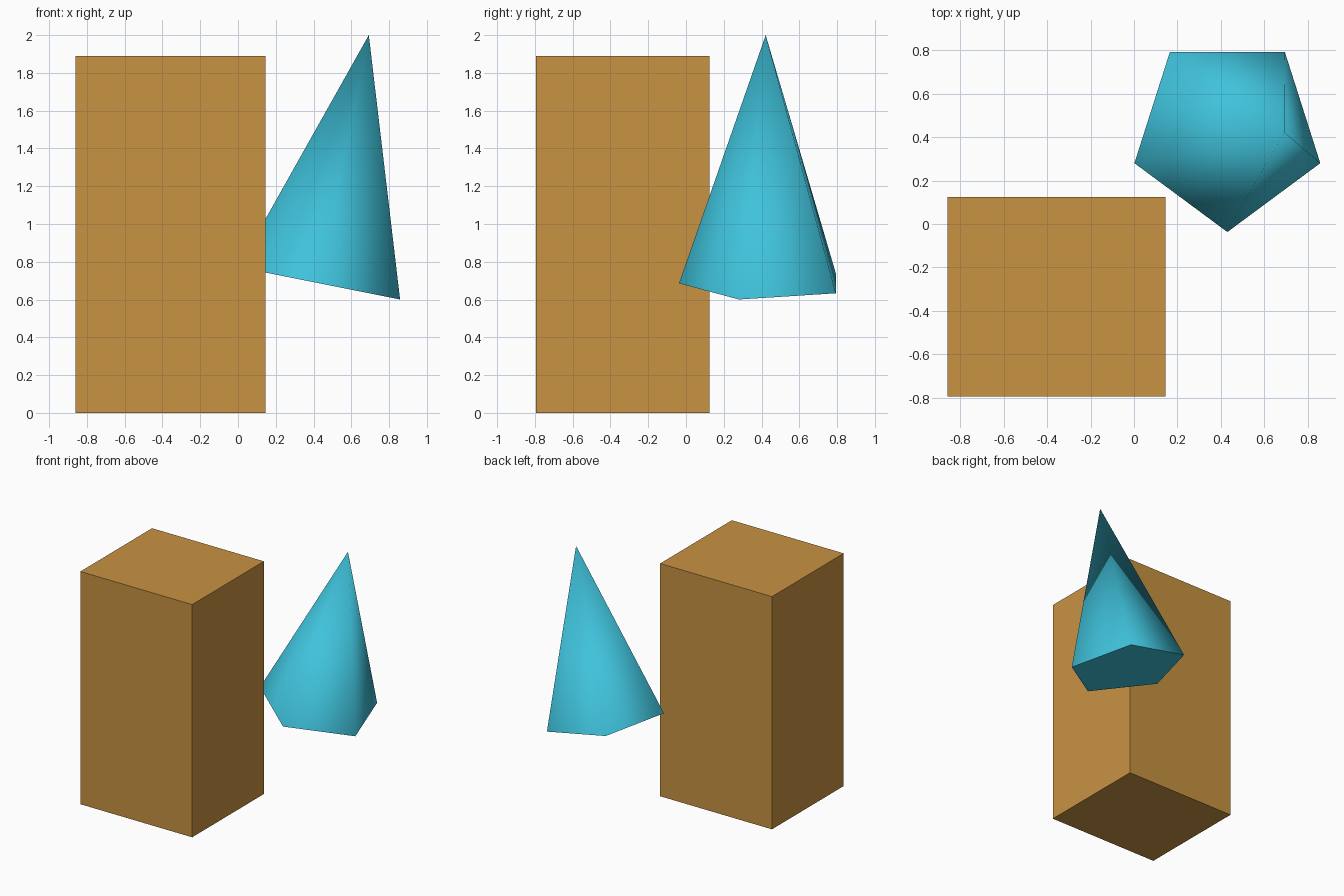
import bpy, bmesh, math
from mathutils import Matrix, Vector

if "Cube" in bpy.data.objects:
    bpy.data.objects.remove(bpy.data.objects["Cube"])


def material(name, color):
    mat = bpy.data.materials.new(name)
    mat.diffuse_color = (*color, 1)
    mat.use_nodes = True
    mat.node_tree.nodes["Principled BSDF"].inputs["Base Color"].default_value = mat.diffuse_color
    return mat


def add_object(name, bm, mat):
    mesh = bpy.data.meshes.new(name)
    bm.to_mesh(mesh)
    bm.free()
    mesh.materials.append(mat)
    obj = bpy.data.objects.new(name, mesh)
    bpy.context.collection.objects.link(obj)
    return obj


# Tall block standing on the ground
low, high = Vector((-0.86, -0.795, 0)), Vector((0.145, 0.125, 1.89))
bm = bmesh.new()
bmesh.ops.create_cube(bm, size=1, matrix=Matrix.Translation((low + high) / 2)
                      @ Matrix.Diagonal((*(high - low), 1)))
add_object("tall_block", bm, material("ochre", (0.58, 0.29, 0.055)))

# Floating five-sided cone, one base corner to the front, leaning to the right
radius, height, lean = 0.459, 1.34, math.radians(11.3)
bm = bmesh.new()
bmesh.ops.create_cone(bm, cap_ends=True, segments=5, radius1=radius, radius2=0,
                      depth=height,
                      matrix=Matrix.Translation((0.43, 0.422, 0.686))
                      @ Matrix.Rotation(lean, 4, 'Y')
                      @ Matrix.Rotation(math.pi, 4, 'Z')
                      @ Matrix.Translation((0, 0, height / 2)))
bmesh.ops.remove_doubles(bm, verts=bm.verts, dist=0.0001)
cone = add_object("leaning_cone", bm, material("cyan", (0.05, 0.54, 0.71)))

# Smooth sides with a crisp flat base
bpy.context.view_layer.objects.active = cone
cone.select_set(True)
bpy.ops.object.shade_smooth_by_angle(angle=math.radians(80))
